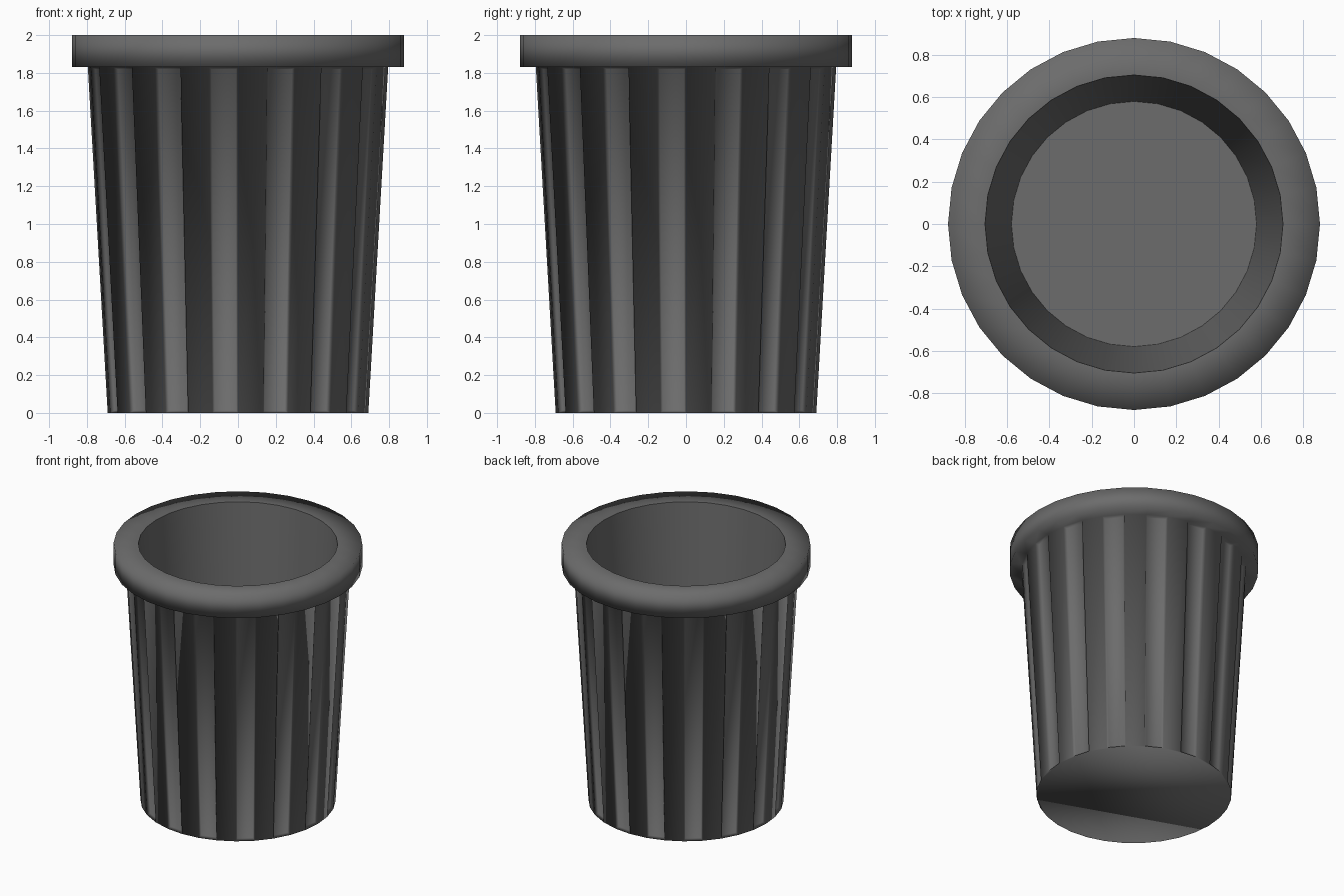
import bpy, bmesh, math

if "Cube" in bpy.data.objects:
    bpy.data.objects.remove(bpy.data.objects["Cube"])

SIDES = 32

grey = bpy.data.materials.new("dark_grey_plastic")
grey.diffuse_color = (0.15, 0.15, 0.15, 1.0)
grey.use_nodes = True
grey.node_tree.nodes["Principled BSDF"].inputs["Base Color"].default_value = grey.diffuse_color


def lathe(bm, profile):
    """Revolve (radius, height) points; returns the list of face bands."""
    rings = [[bm.verts.new((r * math.cos(2 * math.pi * i / SIDES),
                            r * math.sin(2 * math.pi * i / SIDES), z))
              for i in range(SIDES)] for r, z in profile]
    bands = []
    for a, b in zip(rings, rings[1:]):
        bands.append([bm.faces.new((a[i], a[(i + 1) % SIDES], b[(i + 1) % SIDES], b[i]))
                      for i in range(SIDES)])
    return rings, bands


bm = bmesh.new()

# Tapered outer wall, overhanging square rim, inner wall
rings, bands = lathe(bm, [(0.69, 0.0), (0.795, 1.83), (0.88, 1.83),
                          (0.88, 2.0), (0.705, 2.0), (0.58, 0.1)])

# Underside and inner floor
bm.faces.new(list(reversed(rings[0])))
bm.faces.new(rings[-1])
bm.normal_update()

# Shallow flutes pressed into every second wall panel
bmesh.ops.inset_individual(bm, faces=bands[0][1::2], thickness=0.012,
                           depth=-0.022, use_even_offset=True)

# Soft shading on the shell, with a crisp inner lip and floor
for f in bm.faces:
    f.smooth = True
for ring in (rings[4], rings[5]):
    for i in range(SIDES):
        bm.edges.get((ring[i], ring[(i + 1) % SIDES])).smooth = False

mesh = bpy.data.meshes.new("waste_bin")
bm.to_mesh(mesh)
bm.free()
mesh.materials.append(grey)
waste_bin = bpy.data.objects.new("waste_bin", mesh)
bpy.context.collection.objects.link(waste_bin)
